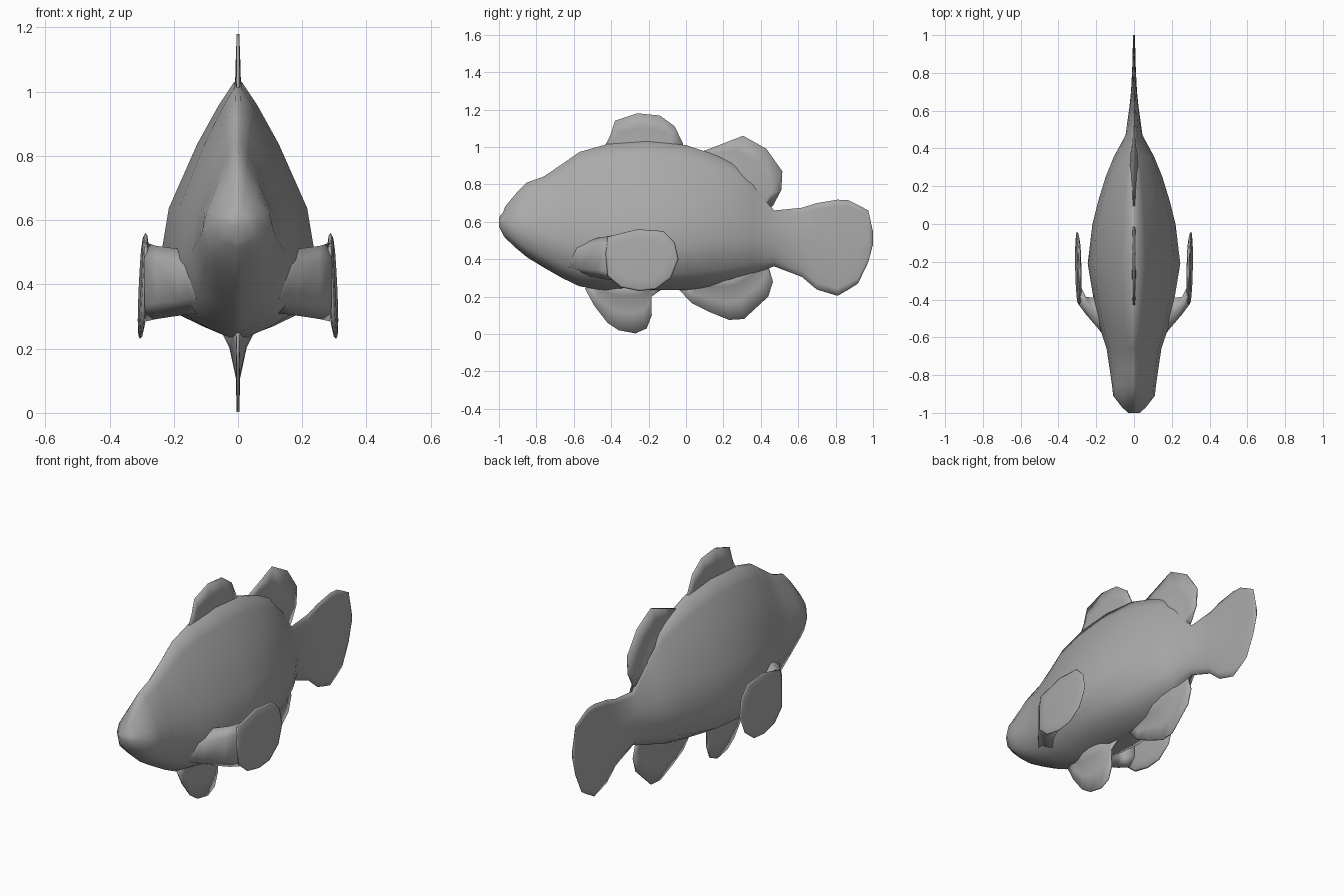
import bpy, math

if "Cube" in bpy.data.objects:
    bpy.data.objects.remove(bpy.data.objects["Cube"])

grey = bpy.data.materials.new("dark_grey")
grey.diffuse_color = (.4, .4, .4, 1)
grey.use_nodes = True
grey.node_tree.nodes["Principled BSDF"].inputs["Base Color"].default_value = grey.diffuse_color


def make(name, verts, faces, mirror=False):
    me = bpy.data.meshes.new(name)
    me.from_pydata(verts, [], faces)
    me.materials.append(grey)
    ob = bpy.data.objects.new(name, me)
    bpy.context.collection.objects.link(ob)
    bpy.context.view_layer.objects.active = ob
    ob.select_set(True)
    bpy.ops.object.mode_set(mode='EDIT')
    bpy.ops.mesh.select_all(action='SELECT')
    bpy.ops.mesh.normals_make_consistent(inside=False)
    bpy.ops.object.mode_set(mode='OBJECT')
    bpy.ops.object.shade_smooth()
    ob.select_set(False)
    if mirror:
        m = ob.modifiers.new("mirror", 'MIRROR')
        m.use_mirror_merge = False
    return ob


def loft(name, rings, mirror=False):
    n = len(rings[0])
    verts = [p for r in rings for p in r]
    faces = [tuple(range(n)), tuple(range(len(verts) - n, len(verts)))]
    for i in range(len(rings) - 1):
        for j in range(n):
            k = (j + 1) % n
            faces.append((i*n + j, i*n + k, (i+1)*n + k, (i+1)*n + j))
    return make(name, verts, faces, mirror)


def section(y, zt, zb, w, zm):
    """Closed body cross-section, narrow at the back ridge and the belly keel."""
    up, dn = zt - zm, zm - zb
    half = [(0.05*w, zt), (0.25*w, zm + 0.87*up), (0.52*w, zm + 0.66*up),
            (0.88*w, zm + 0.31*up), (w, zm), (0.84*w, zm - 0.64*dn),
            (0.44*w, zm - 0.85*dn), (0.08*w, zb)]
    return [(x, y, z) for x, z in half] + [(-x, y, z) for x, z in reversed(half)]


# Body running into the flat tail: y, top, bottom, half width, widest height
stations = [
    (-1.0, .625, .575, .03, .60), (-.978, .648, .53, .055, .595),
    (-.968, .68, .515, .065, .59),
    (-.91, .75, .46, .11, .57), (-.85, .81, .41, .117, .55),
    (-.76, .842, .355, .13, .53), (-.66, .91, .298, .145, .50), (-.57, .973, .255, .175, .48),
    (-.42, 1.015, .23, .21, .46), (-.21, 1.03, .235, .245, .46),
    (0.0, 1.01, .235, .22, .48), (.12, .97, .25, .19, .50),
    (.25, .92, .275, .15, .51), (.36, .82, .315, .105, .51),
    (.47, .66, .362, .045, .51), (.62, .675, .305, .024, .49),
    (.70, .70, .237, .016, .48), (.81, .718, .204, .010, .47),
    (.87, .715, .238, .008, .47), (.92, .69, .27, .007, .47),
    (.975, .66, .385, .005, .52), (1.0, .545, .48, .004, .51)]
loft("body_and_tail", [section(*s) for s in stations])


def fin(name, rim, root, flare):
    """Thin centre fin whose root spreads out into the body, less so at its ends."""
    rings = []
    for i, ((y0, z0), (y1, z1)) in enumerate(zip(rim, root)):
        f = flare * (.3 + .7*math.sin(math.pi * i / (len(rim) - 1)))
        row = []
        for t, x in ((0, .004), (.4, .007), (.75, max(.008, f*.45)), (1, max(.01, f))):
            row.append((x, y0 + (y1-y0)*t, z0 + (z1-z0)*t))
        rings.append(row + [(-x, y, z) for x, y, z in reversed(row)])
    loft(name, rings)


fin("front_dorsal_fin",
    [(-.43, 1.013), (-.405, 1.06), (-.38, 1.14), (-.26, 1.18), (-.14, 1.168), (-.06, 1.11), (-.015, 1.015)],
    [(-.41, .97), (-.37, .98), (-.34, .98), (-.26, .98), (-.17, .98), (-.10, .98), (-.03, .97)], .02)
fin("rear_dorsal_fin",
    [(.08, .973), (.19, 1.015), (.305, 1.06), (.43, .99), (.515, .87), (.51, .77), (.465, .685), (.42, .69)],
    [(.09, .93), (.15, .90), (.22, .86), (.28, .81), (.33, .76), (.36, .72), (.39, .66), (.41, .65)], .035)
fin("anal_fin",
    [(-.04, .24), (.03, .165), (.12, .12), (.23, .075), (.31, .08), (.44, .20), (.465, .28), (.44, .365)],
    [(0, .28), (.06, .28), (.13, .30), (.20, .31), (.26, .33), (.33, .36), (.37, .39), (.41, .40)], .06)
fin("pelvic_fin",
    [(-.54, .242), (-.49, .15), (-.42, .06), (-.36, .02), (-.27, .003), (-.21, .03), (-.183, .10), (-.185, .20), (-.13, .238)],
    [(-.50, .27), (-.46, .27), (-.41, .27), (-.37, .27), (-.31, .27), (-.26, .27), (-.22, .27), (-.19, .27), (-.16, .27)], .06)

# Pectoral fin blades, slightly bowed outward
outline = [(-.43, .43), (-.42, .52), (-.26, .56), (-.12, .55), (-.06, .49), (-.04, .40),
           (-.08, .30), (-.16, .24), (-.25, .23), (-.35, .25), (-.42, .31)]


def blade_ring(scale, dx):
    ring = []
    for y, z in outline:
        y, z = -.25 + (y + .25)*scale, .40 + (z - .40)*scale
        x = .297 - .05*(z - .40) + .025*(y + .25)
        ring.append((x + dx, y, z))
    return ring


loft("pectoral_fin", [blade_ring(.75, -.013), blade_ring(.95, -.007), blade_ring(1, 0),
                      blade_ring(.95, .004), blade_ring(.7, .008)], mirror=True)


# Fin stalks flaring smoothly out of the flanks into the blades
def stalk_ring(front, rear, zb, zt):
    (xf, yf), (xr, yr) = front, rear
    xm, ym = xf*.5 + xr*.5, yf*.5 + yr*.5
    return [(xf, yf, zb + .05), (xf, yf, zt - .05), (xm, ym, zt),
            (xr, yr, zt - .03), (xr, yr, zb + .04), (xm, ym, zb)]


loft("pectoral_stalk", [stalk_ring((.10, -.66), (.15, -.38), .31, .50),
                        stalk_ring((.145, -.61), (.19, -.385), .305, .508),
                        stalk_ring((.185, -.56), (.22, -.39), .30, .513),
                        stalk_ring((.255, -.478), (.255, -.385), .292, .52),
                        stalk_ring((.291, -.43), (.282, -.33), .285, .53)], mirror=True)
